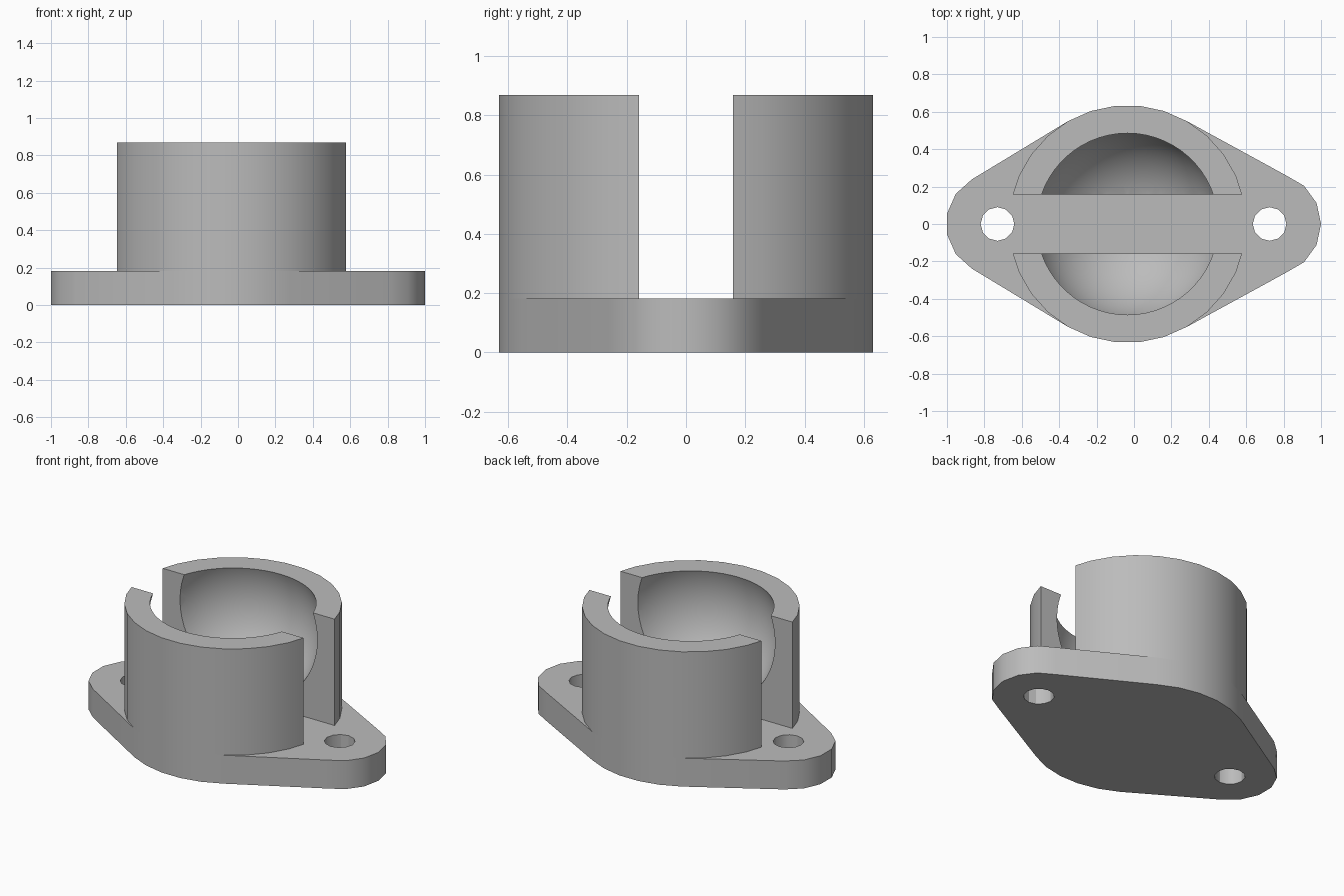
import bpy
import bmesh
from math import cos, sin, pi, radians

default = bpy.data.objects.get("Cube")
if default:
    bpy.data.objects.remove(default, do_unlink=True)

CENTRE_X = -0.035    # axis of the socket
FLANGE_TOP = 0.183
TOP = 0.868
SLOT_HALF = 0.158
EARS = (-0.73, 0.725)

grey = bpy.data.materials.new("plain grey")
grey.use_nodes = True
colour = (0.5, 0.5, 0.5, 1)
grey.diffuse_color = colour
grey.node_tree.nodes["Principled BSDF"].inputs["Base Color"].default_value = colour


def ring(x, radius, sides):
    return [(x + radius * cos(2 * pi * i / sides), radius * sin(2 * pi * i / sides))
            for i in range(sides)]


def prism(name, outline, z0, z1):
    """Extrude the convex outline of a set of points from z0 to z1."""
    bm = bmesh.new()
    for z in (z0, z1):
        for x, y in outline:
            bm.verts.new((x, y, z))
    hull = bmesh.ops.convex_hull(bm, input=bm.verts)
    loose = {g for g in hull["geom_interior"] + hull["geom_unused"]
             if isinstance(g, bmesh.types.BMVert)}
    bmesh.ops.delete(bm, geom=list(loose), context='VERTS')
    bmesh.ops.dissolve_limit(bm, angle_limit=radians(1), verts=bm.verts, edges=bm.edges)
    bmesh.ops.recalc_face_normals(bm, faces=bm.faces)
    mesh = bpy.data.meshes.new(name)
    bm.to_mesh(mesh)
    bm.free()
    mesh.materials.append(grey)
    obj = bpy.data.objects.new(name, mesh)
    bpy.context.collection.objects.link(obj)
    return obj


def activate(obj):
    bpy.ops.object.select_all(action='DESELECT')
    obj.select_set(True)
    bpy.context.view_layer.objects.active = obj


def cut(target, cutter):
    mod = target.modifiers.new("cut", 'BOOLEAN')
    mod.operation = 'DIFFERENCE'
    mod.solver = 'EXACT'
    mod.object = cutter
    activate(target)
    bpy.ops.object.modifier_apply(modifier=mod.name)
    bpy.data.objects.remove(cutter, do_unlink=True)


# Flange: hull around the socket circle and the two ears
points = ring(CENTRE_X, 0.635, 30)
for x in EARS:
    points += ring(x, 0.275, 15)
flange = prism("mounting_flange", points, 0, FLANGE_TOP)

# Screw holes
for x in EARS:
    cut(flange, prism("hole_cutter", ring(x, 0.09, 12), -0.1, 0.4))

# Socket: cylinder with a ball cavity, split by a slot
socket = prism("split_socket", ring(CENTRE_X, 0.635, 30), FLANGE_TOP, TOP)
bpy.ops.mesh.primitive_uv_sphere_add(segments=60, ring_count=30, radius=0.514,
                                     location=(CENTRE_X, 0, 0.70))
ball = bpy.context.object
ball.data.materials.append(grey)
cut(socket, ball)
slot = [(sx, sy * SLOT_HALF) for sx in (-1, 1) for sy in (-1, 1)]
cut(socket, prism("slot_cutter", slot, 0.05, 1.1))

for obj in (flange, socket):
    activate(obj)
    bpy.ops.object.shade_smooth_by_angle(angle=radians(30))
